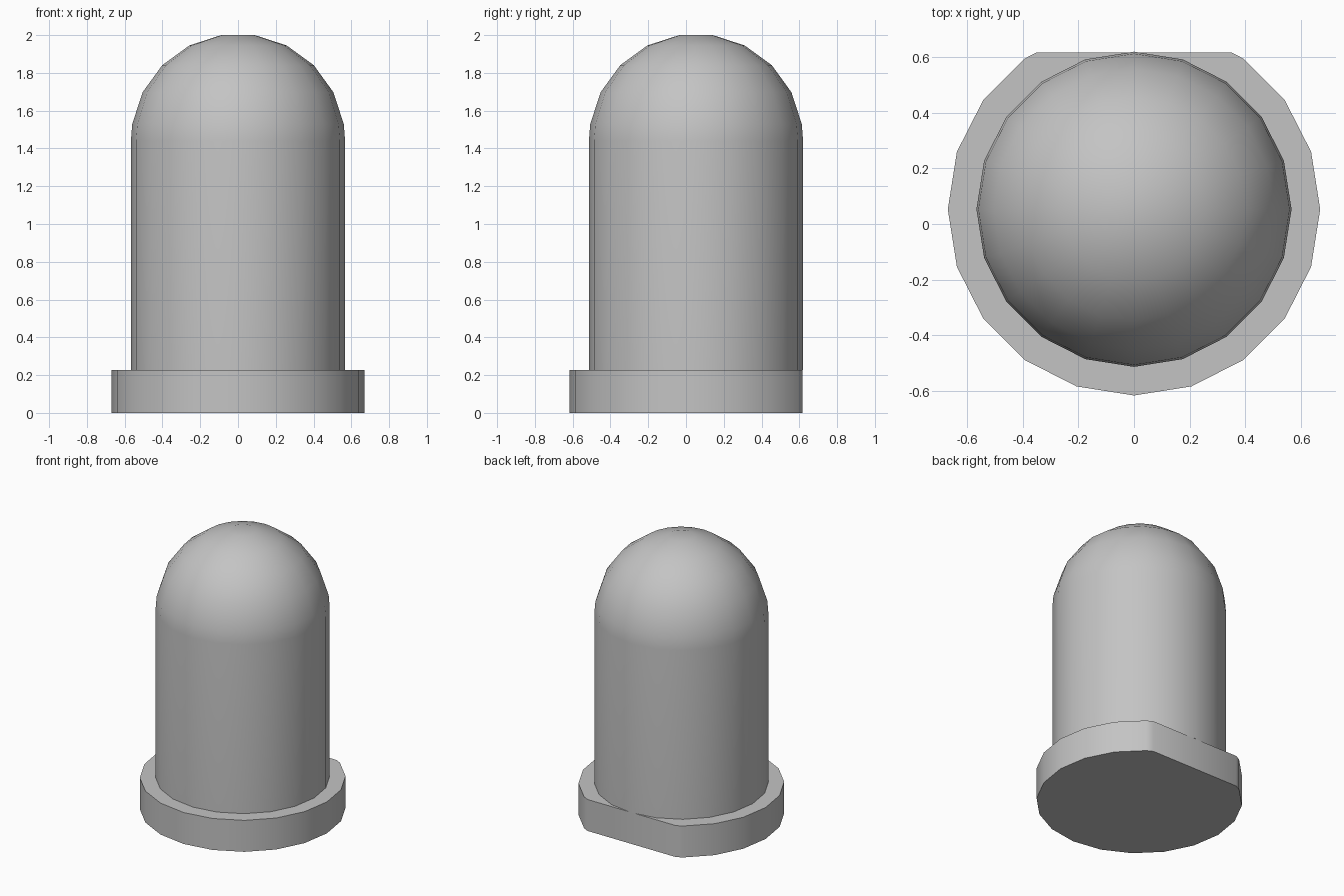
import bpy, bmesh
from math import sin, cos, pi, radians
from mathutils import Vector

cube = bpy.data.objects.get("Cube")
if cube:
    bpy.data.objects.remove(cube, do_unlink=True)

SIDES = 20
CENTRE_Y = 0.053
BODY_R = 0.567
RIM_R = 0.67
RIM_TOP = 0.226
DOME_Z = 1.44
BACK_Y = 0.617

grey = bpy.data.materials.new("plain grey")
grey.use_nodes = True
colour = (0.55, 0.55, 0.55, 1)
grey.diffuse_color = colour
grey.node_tree.nodes["Principled BSDF"].inputs["Base Color"].default_value = colour


def revolve(bm, profile):
    """Join rings of (radius, height) into a capped solid."""
    rings = []
    for r, z in profile:
        angles = [2 * pi * i / SIDES for i in range(SIDES)]
        rings.append([bm.verts.new((r * cos(a), CENTRE_Y + r * sin(a), z)) for a in angles])
    for low, high in zip(rings, rings[1:]):
        for i in range(SIDES):
            j = (i + 1) % SIDES
            bm.faces.new((low[i], low[j], high[j], high[i]))
    bm.faces.new(rings[0][::-1])
    bm.faces.new(rings[-1])


def finish(bm, name):
    bmesh.ops.recalc_face_normals(bm, faces=bm.faces)
    mesh = bpy.data.meshes.new(name)
    bm.to_mesh(mesh)
    bm.free()
    mesh.materials.append(grey)
    obj = bpy.data.objects.new(name, mesh)
    bpy.context.collection.objects.link(obj)
    bpy.ops.object.select_all(action='DESELECT')
    obj.select_set(True)
    bpy.context.view_layer.objects.active = obj
    bpy.ops.object.shade_smooth_by_angle(angle=radians(30))


# Straight body with a rounded dome, blunt at the tip
bm = bmesh.new()
dome = [(BODY_R * cos(radians(a)), DOME_Z + BODY_R * sin(radians(a)))
        for a in range(9, 90, 18)]
dome[-1] = (dome[-1][0], 2.0)
revolve(bm, [(BODY_R, RIM_TOP), (BODY_R, DOME_Z)] + dome)
finish(bm, "domed_body")

# Base rim with a flat cut along the back
bm = bmesh.new()
revolve(bm, [(RIM_R, 0), (RIM_R, RIM_TOP)])
bmesh.ops.bisect_plane(bm, geom=bm.verts[:] + bm.edges[:] + bm.faces[:],
                       plane_co=Vector((0, BACK_Y, 0)), plane_no=Vector((0, 1, 0)),
                       clear_outer=True)
bmesh.ops.holes_fill(bm, edges=[e for e in bm.edges if e.is_boundary], sides=0)
finish(bm, "base_rim")
